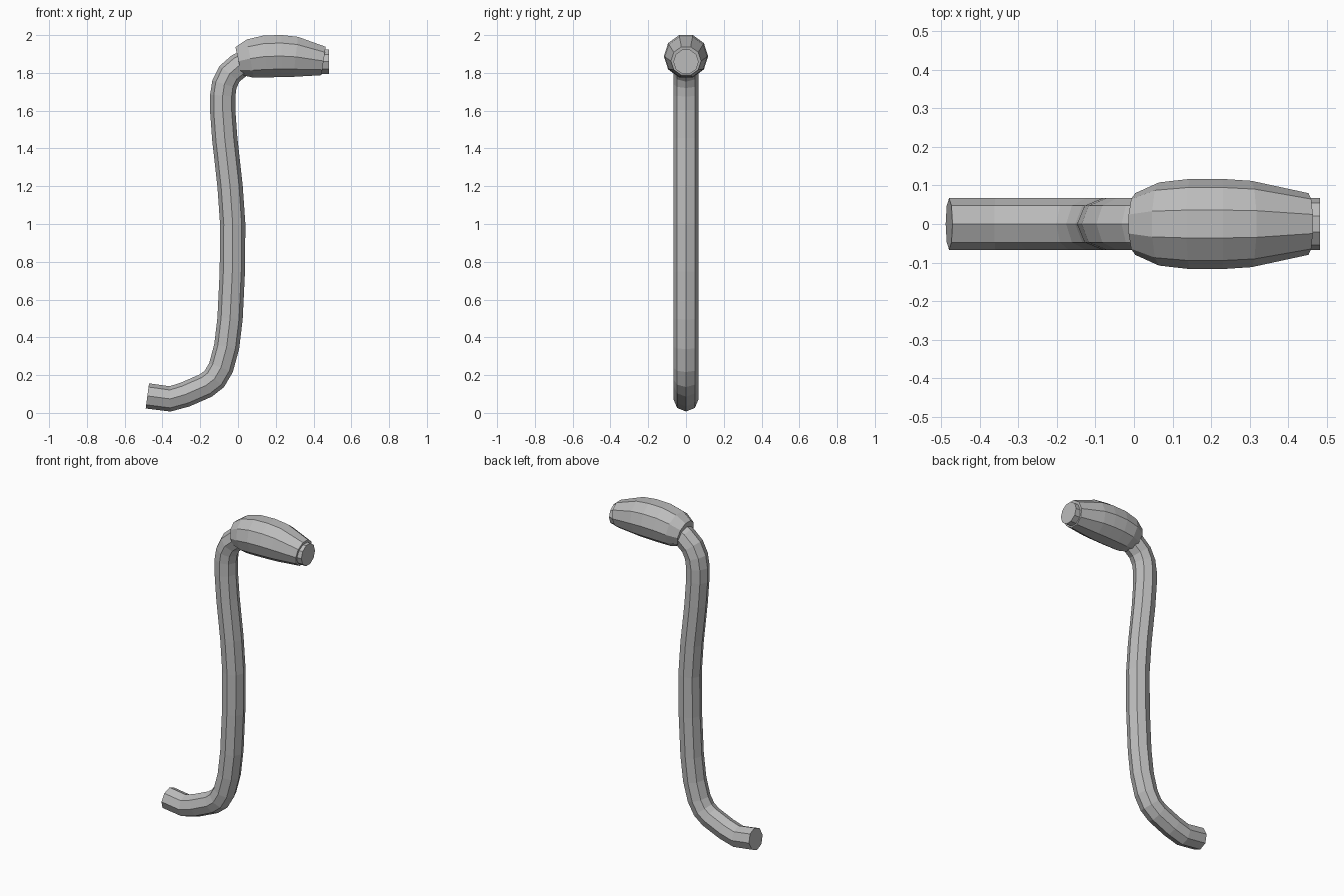
import bpy
import bmesh
from math import sin, cos, tau
from mathutils import Vector

cube = bpy.data.objects.get("Cube")
if cube:
    bpy.data.objects.remove(cube)

metal = bpy.data.materials.new("grey metal")
metal.use_nodes = True
grey = (0.5, 0.5, 0.5, 1)
metal.diffuse_color = grey
metal.node_tree.nodes["Principled BSDF"].inputs["Base Color"].default_value = grey


def sweep(name, path, sides):
    """Loft capped rings along (x, z, radius) stations lying in the y = 0 plane."""
    centres = [Vector((x, 0, z)) for x, z, _ in path]
    bm = bmesh.new()
    rings = []
    for i, (x, z, radius) in enumerate(path):
        after = centres[min(i + 1, len(path) - 1)]
        before = centres[max(i - 1, 0)]
        along = (after - before).normalized()
        up = Vector((-along.z, 0, along.x))
        ring = []
        for k in range(sides):
            a = tau * k / sides
            offset = Vector((0, cos(a), 0)) + up * sin(a)
            ring.append(bm.verts.new(centres[i] + offset * radius))
        rings.append(ring)
    for r, s in zip(rings, rings[1:]):
        for k in range(sides):
            n = (k + 1) % sides
            bm.faces.new((r[k], r[n], s[n], s[k]))
    bm.faces.new(rings[0])
    bm.faces.new(rings[-1])
    bmesh.ops.recalc_face_normals(bm, faces=bm.faces)
    mesh = bpy.data.meshes.new(name)
    bm.to_mesh(mesh)
    bm.free()
    mesh.materials.append(metal)
    obj = bpy.data.objects.new(name, mesh)
    bpy.context.collection.objects.link(obj)
    return obj


# Bent rod: foot, shaft, then the bend into the grip
rod_line = [(-0.48, 0.09), (-0.36, 0.074), (-0.28, 0.097), (-0.17, 0.145),
            (-0.125, 0.18), (-0.09, 0.24), (-0.06, 0.35), (-0.042, 0.5),
            (-0.03, 0.75), (-0.028, 1.0), (-0.042, 1.2), (-0.07, 1.45),
            (-0.081, 1.6), (-0.081, 1.68), (-0.072, 1.74), (-0.045, 1.795),
            (0.005, 1.838), (0.06, 1.865)]
sweep("bent_rod", [(x, z, 0.067) for x, z in rod_line], 8)

# Barrel grip, slightly arched
sweep("grip", [(0.003, 1.862, 0.08), (0.065, 1.876, 0.108), (0.145, 1.887, 0.117),
               (0.23, 1.889, 0.117), (0.305, 1.885, 0.112), (0.453, 1.863, 0.08)], 10)

# Short end stub beyond the grip
sweep("end_stub", [(0.44, 1.859, 0.067), (0.483, 1.859, 0.067)], 10)
